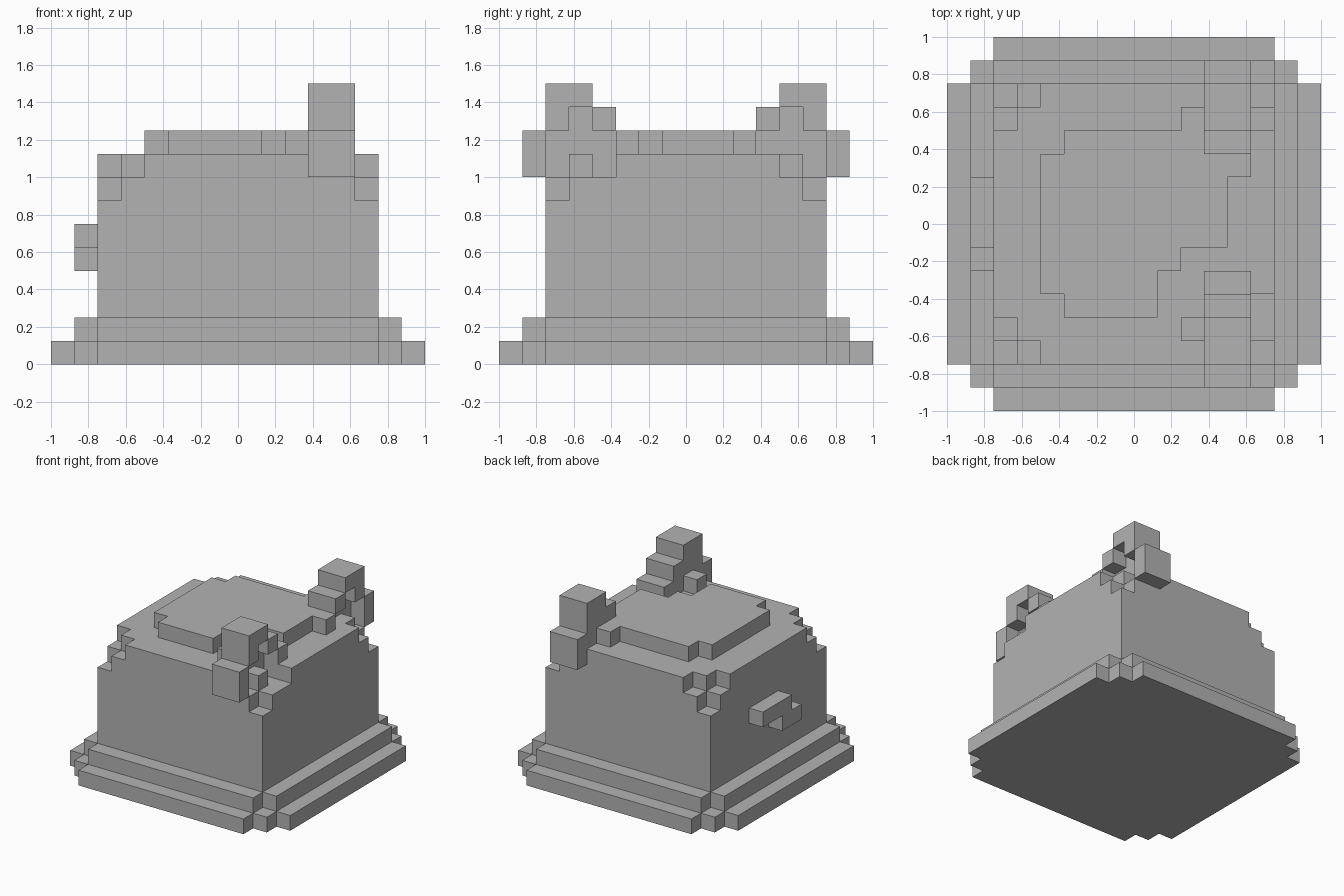
import bpy
import bmesh
from itertools import product
from mathutils import Vector

UNIT = 0.125

cube = bpy.data.objects.get("Cube")
if cube:
    bpy.data.objects.remove(cube, do_unlink=True)

grey = bpy.data.materials.new("plain_grey")
grey.use_nodes = True
grey.diffuse_color = (0.45, 0.45, 0.45, 1)
grey.node_tree.nodes["Principled BSDF"].inputs["Base Color"].default_value = grey.diffuse_color


def box(x, y, z):
    """Cells of a block, each range given as (start, end)."""
    return set(product(range(*x), range(*y), range(*z)))


def centred(half_x, half_y, z):
    return box((-half_x, half_x), (-half_y, half_y), (z, z + 1))


def mirror_x(cells):
    return {(-1 - x, y, z) for x, y, z in cells}


def mirror_y(cells):
    return {(x, -1 - y, z) for x, y, z in cells}


# Stepped plinth
plinth_lower = centred(8, 6, 0) | centred(7, 7, 0) | centred(6, 8, 0)
plinth_upper = centred(7, 6, 1) | centred(6, 7, 1)

# Body with stair-stepped corners
corner = {(-6, -6, 7), (-6, -6, 8), (-6, -5, 8), (-5, -6, 8)}
corner |= mirror_x(corner)
corner |= mirror_y(corner)
front_nick = box((4, 6), (-4, -3), (8, 9))
body = box((-6, 6), (-6, 6), (2, 9)) - corner - front_nick

# Horn with a hollow outer side
horn = box((3, 5), (-7, -6), (8, 10))        # lower block
horn |= box((3, 4), (-6, -3), (9, 10))       # inner wall
horn |= box((3, 5), (-6, -4), (10, 12))      # tall block
horn |= box((3, 5), (-4, -3), (10, 11))      # upper step
horn |= box((3, 5), (-3, -2), (9, 10))       # lower step
horn |= {(2, -5, 9)}                         # inner stud
horn -= {(4, -5, 10)}                        # top of the hollow
front_horn, back_horn = horn, mirror_y(horn)

# Top slab, row by row from the front: start x, end x, start y, end y
rows = [(-3, 1, -4, -3), (-4, 1, -3, -2), (-4, 2, -2, -1),
        (-4, 4, -1, 2), (-4, 5, 2, 3), (-3, 3, 3, 4)]
slab = set()
for x0, x1, y0, y1 in rows:
    slab |= box((x0, x1), (y0, y1), (9, 10))
slab -= front_horn | back_horn

# Stepped side handle
handle = box((-7, -6), (-2, 0), (4, 5)) | box((-7, -6), (-1, 2), (5, 6))

parts = {"plinth_lower": plinth_lower, "plinth_upper": plinth_upper, "body": body,
         "top_slab": slab, "front_horn": front_horn, "back_horn": back_horn,
         "side_handle": handle}
solid = set().union(*parts.values())


def build(name, cells):
    """Skin the exposed sides of the cells and merge flat areas."""
    bm = bmesh.new()
    for cell in sorted(cells):
        for axis, side in product(range(3), (0, 1)):
            step = [0, 0, 0]
            step[axis] = 2 * side - 1
            if tuple(c + s for c, s in zip(cell, step)) in solid:
                continue
            u, v = (axis + 1) % 3, (axis + 2) % 3
            ring = []
            for a, b in ((0, 0), (1, 0), (1, 1), (0, 1)):
                p = Vector(cell)
                p[axis] += side
                p[u] += a
                p[v] += b
                ring.append(bm.verts.new(p * UNIT))
            bm.faces.new(ring if side else ring[::-1])
    bmesh.ops.remove_doubles(bm, verts=bm.verts, dist=UNIT / 100)
    bmesh.ops.dissolve_limit(bm, angle_limit=0.01, verts=bm.verts, edges=bm.edges)
    mesh = bpy.data.meshes.new(name)
    bm.to_mesh(mesh)
    bm.free()
    mesh.materials.append(grey)
    obj = bpy.data.objects.new(name, mesh)
    bpy.context.collection.objects.link(obj)


for name, cells in parts.items():
    build(name, cells)
